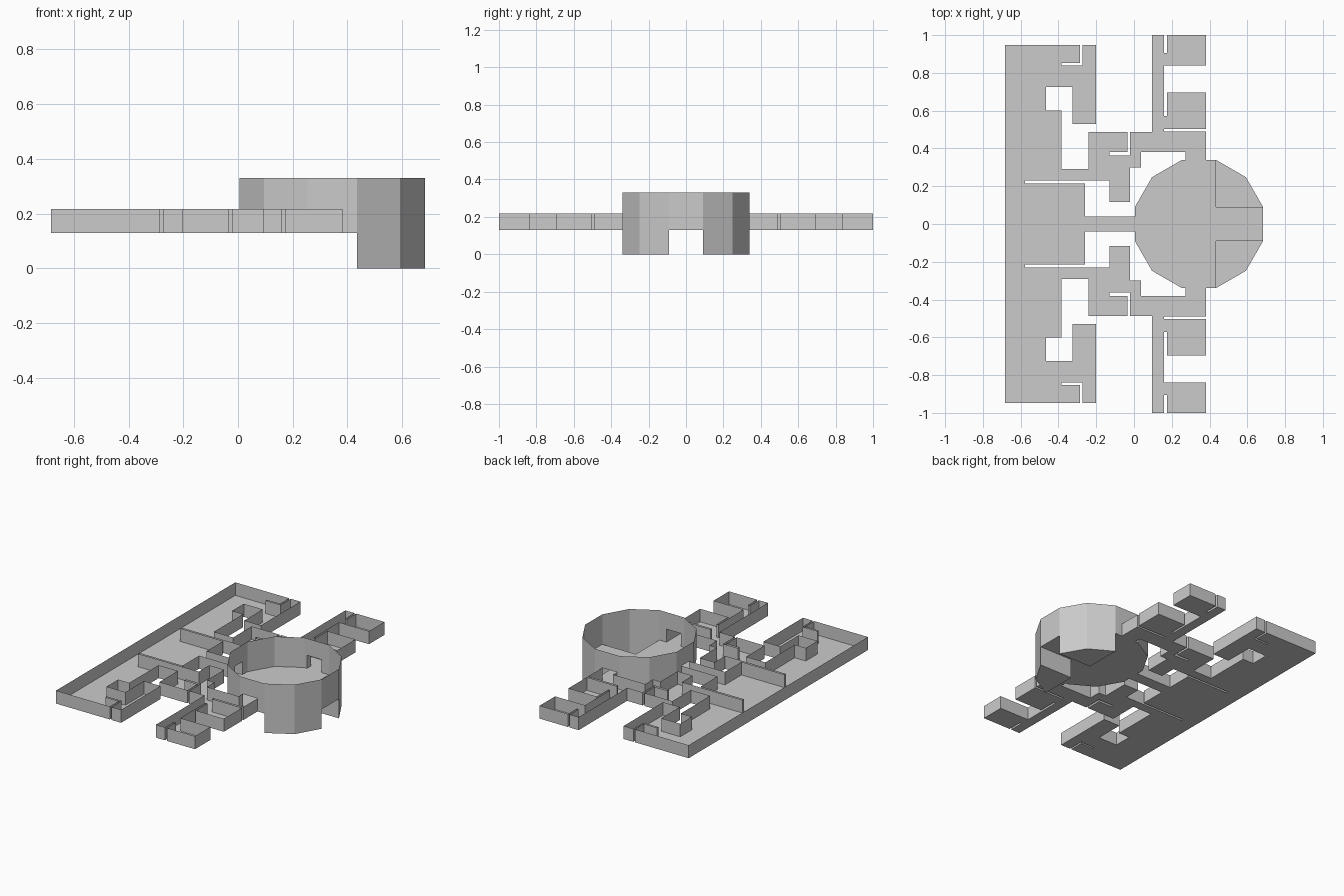
import bpy, bmesh, math

if "Cube" in bpy.data.objects:
    bpy.data.objects.remove(bpy.data.objects["Cube"])

Z_LEG, Z_FLOOR, Z_TRAY, Z_RIM = 0.0, 0.13, 0.217, 0.33
CX, APO = 0.344, 0.339          # drum centre and apothem
R = APO / math.cos(math.radians(15))
X0, X1 = CX - APO, CX + APO


def build(name, floor, z, walls):
    """One thin-sheet half (y >= 0), mirrored across y = 0.
    walls: list of (path, bottom z, top z)."""
    bm = bmesh.new()
    bm.faces.new([bm.verts.new((x, y, z)) for x, y in floor])
    for path, z0, z1 in walls:
        for (ax, ay), (bx, by) in zip(path, path[1:]):
            bm.faces.new([bm.verts.new(c) for c in
                          ((ax, ay, z0), (bx, by, z0), (bx, by, z1), (ax, ay, z1))])
    bmesh.ops.remove_doubles(bm, verts=bm.verts, dist=1e-4)
    bmesh.ops.recalc_face_normals(bm, faces=bm.faces)
    me = bpy.data.meshes.new(name)
    bm.to_mesh(me)
    bm.free()
    ob = bpy.data.objects.new(name, me)
    bpy.context.collection.objects.link(ob)
    m = ob.modifiers.new("mirror", 'MIRROR')
    m.use_axis = (False, True, False)
    m.use_clip = True
    m.merge_threshold = 0.0005


# Flat tray: outer outline from the back edge round to the drum's side doorway
outer = [(-.683, 0), (-.683, .947), (-.285, .947), (-.285, .852), (-.383, .852),
         (-.383, .84), (-.273, .84), (-.273, .947), (-.202, .947), (-.202, .53),
         (-.325, .53), (-.325, .725), (-.465, .725), (-.465, .602), (-.383, .602),
         (-.383, .292), (-.24, .292), (-.24, .487), (-.034, .487), (-.034, .38),
         (-.13, .38), (-.13, .363), (-.02, .363), (-.02, .487), (.094, .487),
         (.094, 1), (.16, 1), (.16, .905), (.174, .905), (.174, 1), (.382, 1),
         (.382, .838), (.16, .838), (.16, .572), (.174, .572), (.174, .695),
         (.382, .695), (.382, .503), (.16, .503), (.16, .489), (.382, .489), (.382, APO)]
# Inner outline from the side doorway back to the central bridge
inner = [(.273, APO), (.273, .38), (.036, .38), (.036, .298), (-.02, .298),
         (-.02, .117), (-.13, .117), (-.13, .229), (-.578, .229), (-.578, .215),
         (-.26, .215), (-.26, .04), (X0, .04)]
build("track_tray", outer + inner + [(X0, 0)], Z_FLOOR,
      [(outer, Z_FLOOR, Z_TRAY), (inner, Z_FLOOR, Z_TRAY)])

# Twelve-sided drum: rim corners from -x side to +x side
rim = [(CX + R * math.cos(math.radians(a)), R * math.sin(math.radians(a)))
       for a in range(165, 0, -30)]
leg_x, leg_y = rim[3][0], rim[5][1]
door_a, door_b = (.273, APO), (.382, APO)
build("drum",
      [(X0, 0)] + rim[:4] + [(leg_x, leg_y), (X1, leg_y), (X1, 0)], Z_FLOOR,
      [([(X0, .04)] + rim[:3] + [door_a], Z_FLOOR, Z_TRAY),      # below door height
       ([door_b] + rim[3:] + [(X1, 0)], Z_FLOOR, Z_TRAY),
       ([(X0, 0), (X0, .04)] + rim[:3] + [door_a, door_b] + rim[3:] + [(X1, 0)],
        Z_TRAY, Z_RIM)])

# Hollow legs under the front part of the drum, open into it
leg = rim[3:] + [(leg_x, leg_y)]
build("drum_legs", leg, Z_LEG, [(leg + leg[:1], Z_LEG, Z_FLOOR)])
